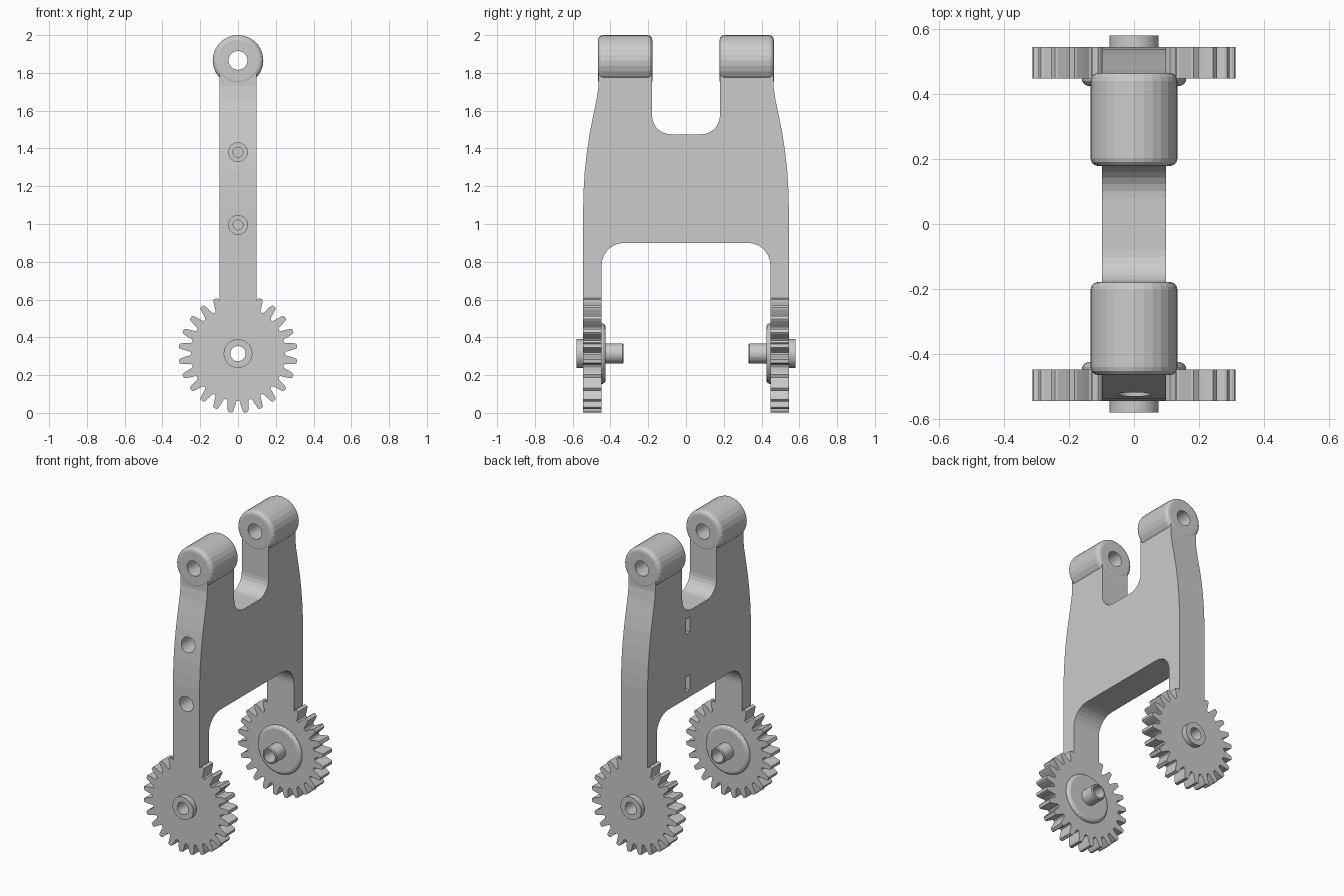
import bpy, bmesh, math
from math import sin, cos, pi, radians

if "Cube" in bpy.data.objects:
    bpy.data.objects.remove(bpy.data.objects["Cube"])

GEAR_Z, LUG_Z = 0.314, 1.866


def finish(bm, name):
    bmesh.ops.remove_doubles(bm, verts=bm.verts, dist=1e-5)
    bmesh.ops.recalc_face_normals(bm, faces=bm.faces)
    me = bpy.data.meshes.new(name)
    bm.to_mesh(me)
    bm.free()
    ob = bpy.data.objects.new(name, me)
    bpy.context.collection.objects.link(ob)
    return ob


def lathe(name, profile, z, side=1, n=28):
    """Revolve (radius, y) points about a y-axis line at height z."""
    bm = bmesh.new()
    rings = [[bm.verts.new((r * sin(2 * pi * i / n), side * y, z + r * cos(2 * pi * i / n)))
              for i in range(n)] for r, y in profile]
    on_axis = profile[0][0] == 0
    if on_axis:
        pairs = list(zip(rings, rings[1:]))
    else:
        pairs = list(zip(rings, rings[1:] + rings[:1]))
    for a, b in pairs:
        for i in range(n):
            j = (i + 1) % n
            bm.faces.new((a[i], a[j], b[j], b[i]))
    return finish(bm, name)


def fillet(cy, cz, r, a0, a1, n=7):
    return [(cy + r * cos(radians(a0 + (a1 - a0) * i / n)),
             cz + r * sin(radians(a0 + (a1 - a0) * i / n))) for i in range(n + 1)]


def cut(target, cutter):
    cutter.hide_render = True
    m = target.modifiers.new("cut", 'BOOLEAN')
    m.operation, m.solver, m.object = 'DIFFERENCE', 'EXACT', cutter
    bpy.context.view_layer.objects.active = target
    bpy.ops.object.modifier_apply(modifier=m.name)
    bpy.data.objects.remove(cutter)


# Main plate: half outline (y, z) from the slot round to the arch, then mirrored
half = fillet(0.08, 1.575, 0.1, 270, 360)
half += [(0.18, 1.80), (0.463, 1.80), (0.463, 1.73), (0.473, 1.66), (0.492, 1.57),
         (0.510, 1.48), (0.525, 1.38), (0.536, 1.28), (0.542, 1.18), (0.544, 1.10),
         (0.544, 0.55), (0.447, 0.55)]
half += fillet(0.327, 0.78, 0.12, 0, 90)
outline = half + [(-y, z) for y, z in reversed(half)]
bm = bmesh.new()
face = bm.faces.new([bm.verts.new((-0.098, y, z)) for y, z in outline])
ext = bmesh.ops.extrude_face_region(bm, geom=[face])
bmesh.ops.translate(bm, vec=(0.196, 0, 0),
                    verts=[v for v in ext["geom"] if isinstance(v, bmesh.types.BMVert)])
plate = finish(bm, "forked_plate")

# Stepped bolt holes from the front edge, with nut slots in the left face
for z in (0.995, 1.38):
    cut(plate, lathe("bolt_cutter", [(0, -0.7), (0.05, -0.7), (0.05, -0.2), (0.026, -0.2),
                                     (0.026, 0.17), (0, 0.17)], z))
    bm = bmesh.new()
    bmesh.ops.create_cube(bm, size=1)
    bmesh.ops.scale(bm, vec=(0.2, 0.044, 0.1), verts=bm.verts)
    bmesh.ops.translate(bm, vec=(-0.05, 0.12, z), verts=bm.verts)
    cut(plate, finish(bm, "slot_cutter"))


def gear(name, side, teeth=24):
    tooth = [(-0.42, 0.25), (-0.34, 0.257), (-0.27, 0.28), (-0.18, 0.306), (-0.12, 0.314)]
    tooth += [(-a, r) for a, r in reversed(tooth)]
    pts = [((k + 0.5 + a) * 2 * pi / teeth, r) for k in range(teeth) for a, r in tooth]
    bm = bmesh.new()

    def ring(y, radius=None):
        return [bm.verts.new(((radius or r) * sin(a), side * y, GEAR_Z + (radius or r) * cos(a)))
                for a, r in pts]
    loops = [ring(0.447), ring(0.544), ring(0.544, 0.06), ring(0.447, 0.06)]
    for a, b in zip(loops, loops[1:] + loops[:1]):
        for i in range(len(pts)):
            j = (i + 1) % len(pts)
            bm.faces.new((a[i], a[j], b[j], b[i]))
    return finish(bm, name)


for side, tag in ((-1, "front"), (1, "back")):
    # Pivot lug with rounded rims and a through hole
    rim = [(0.025 * (1 - cos(t)), 0.025 * (1 - sin(t))) for t in (pi / 2, pi / 3, pi / 6, 0)]
    lug = [(0.05, 0.178)] + [(0.134 - d, 0.178 + e) for d, e in rim]
    lug += [(0.134 - d, 0.465 - e) for d, e in reversed(rim)] + [(0.05, 0.465)]
    lathe(tag + "_lug", lug, LUG_Z, side)
    # Gear wheel, and its hub with pin, flange and outer collar
    gear(tag + "_gear", side)
    lathe(tag + "_hub", [(0.04, 0.33), (0.048, 0.33), (0.053, 0.336), (0.053, 0.425),
                         (0.142, 0.425), (0.153, 0.43), (0.16, 0.44), (0.16, 0.45),
                         (0.076, 0.45), (0.076, 0.58), (0.04, 0.58)], GEAR_Z, side, 36)
